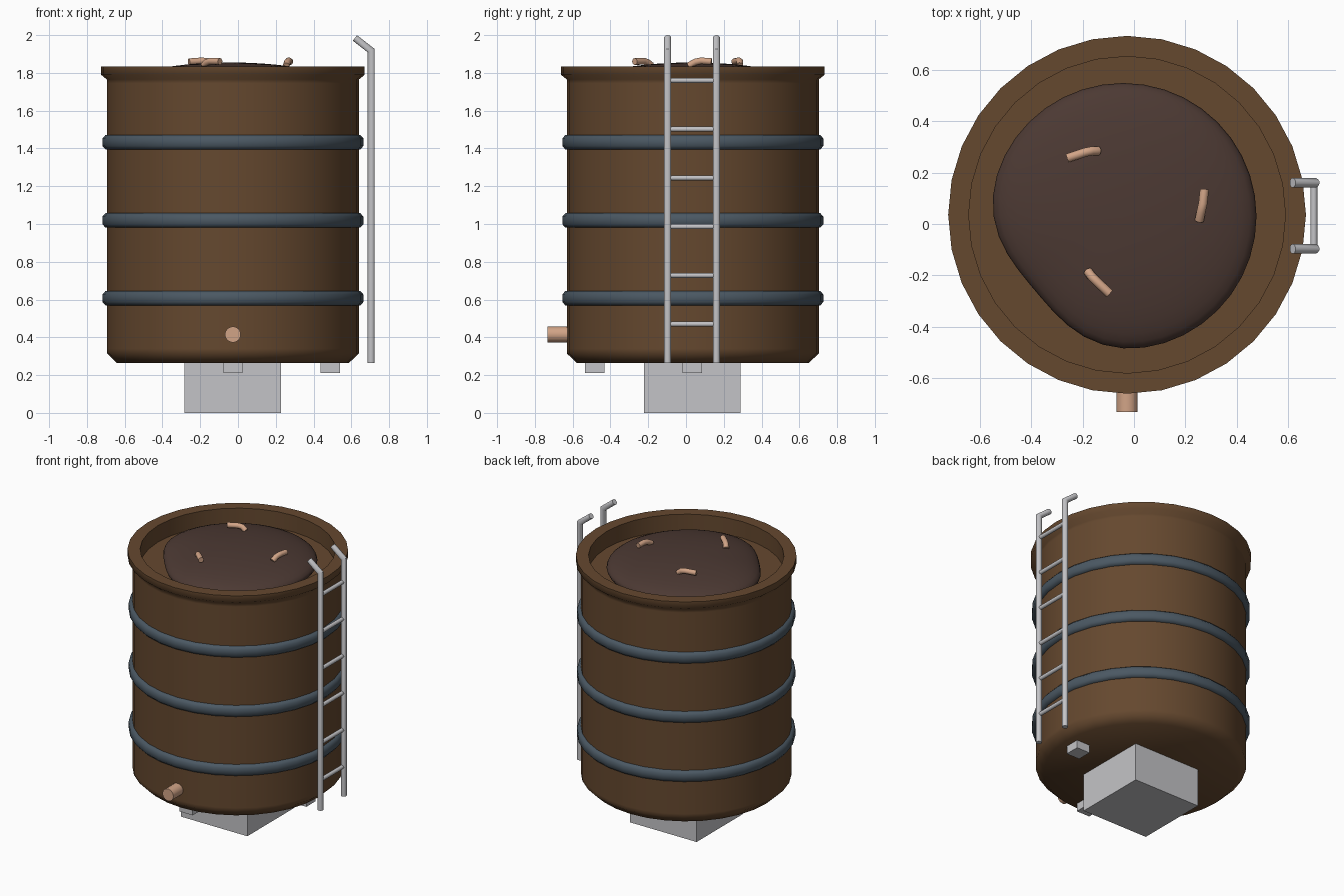
import bpy, bmesh, math
from mathutils import Vector

cube = bpy.data.objects.get("Cube")
if cube:
    bpy.data.objects.remove(cube, do_unlink=True)

CX, CY = -0.027, 0.036    # vertical axis of the vat
FLOOR = 0.265             # underside of the vat


def material(name, rgb):
    m = bpy.data.materials.new(name)
    m.use_nodes = True
    m.diffuse_color = (*rgb, 1)
    m.node_tree.nodes["Principled BSDF"].inputs["Base Color"].default_value = (*rgb, 1)
    return m


WOOD = material("brown wood", (0.13, 0.065, 0.028))
SLUDGE = material("dark brown heap", (0.072, 0.041, 0.033))
STEEL = material("blue grey steel", (0.07, 0.098, 0.125))
METAL = material("light grey metal", (0.55, 0.55, 0.57))
PEACH = material("peach", (0.64, 0.37, 0.24))


def finish(name, bm, mat, angle=40):
    """Turn a bmesh into an object, smooth below the given angle."""
    bmesh.ops.recalc_face_normals(bm, faces=bm.faces)
    mesh = bpy.data.meshes.new(name)
    bm.to_mesh(mesh)
    bm.free()
    mesh.materials.append(mat)
    mesh.shade_smooth()
    mesh.set_sharp_from_angle(angle=math.radians(angle))
    obj = bpy.data.objects.new(name, mesh)
    bpy.context.collection.objects.link(obj)
    return obj


def lathe(name, profile, mat, closed=False, angle=40, steps=32):
    """Revolve an (r, z) profile around the vat axis."""
    bm = bmesh.new()
    verts = [bm.verts.new((CX + r, CY, z)) for r, z in profile]
    pairs = list(zip(verts, verts[1:]))
    if closed:
        pairs.append((verts[-1], verts[0]))
    edges = [bm.edges.new(p) for p in pairs]
    bmesh.ops.spin(bm, geom=verts + edges, cent=(CX, CY, 0), axis=(0, 0, 1),
                   angle=math.tau, steps=steps, use_duplicate=False)
    bmesh.ops.remove_doubles(bm, verts=bm.verts, dist=0.0005)
    return finish(name, bm, mat, angle)


def tube(name, points, radius, mat, sides=12):
    """Sweep a round section along a path, with mitred bends and flat caps."""
    pts = [Vector(p) for p in points]
    dirs = [(b - a).normalized() for a, b in zip(pts, pts[1:])]
    bm = bmesh.new()
    first = dirs[0]
    side = first.orthogonal().normalized()
    other = first.cross(side)
    ring = [pts[0] + radius * (side * math.cos(math.tau * i / sides)
            + other * math.sin(math.tau * i / sides)) for i in range(sides)]
    rings = [[bm.verts.new(p) for p in ring]]
    for i, d in enumerate(dirs):
        nxt = dirs[min(i + 1, len(dirs) - 1)]
        normal = (d + nxt).normalized()
        # slide the ring along the segment onto the mitre plane
        ring = [p + d * ((pts[i + 1] - p).dot(normal) / d.dot(normal)) for p in ring]
        rings.append([bm.verts.new(p) for p in ring])
    for a, b in zip(rings, rings[1:]):
        for i in range(sides):
            j = (i + 1) % sides
            bm.faces.new((a[i], a[j], b[j], b[i]))
    bm.faces.new(rings[0])
    bm.faces.new(rings[-1])
    return finish(name, bm, mat)


def box(name, x, y, width, z0, z1, mat):
    bm = bmesh.new()
    bmesh.ops.create_cube(bm, size=1)
    for v in bm.verts:
        v.co = (x + v.co.x * width, y + v.co.y * width, z0 if v.co.z < 0 else z1)
    return finish(name, bm, mat)


# Vat with chamfered foot, flared rim and recessed inner floor
lathe("vat", [(0, FLOOR), (0.615, FLOOR), (0.667, 0.315), (0.667, 0.34),
              (0.667, 1.745), (0.667, 1.765), (0.698, 1.79), (0.698, 1.835),
              (0.618, 1.835), (0.618, 1.72), (0, 1.72)], WOOD, angle=55)

# Three steel hoops
for n, z in enumerate((0.607, 1.019, 1.433)):
    lathe(f"hoop_{n + 1}", [(0.655, z - 0.038), (0.675, z - 0.038), (0.691, z - 0.02),
                            (0.691, z + 0.02), (0.675, z + 0.038), (0.655, z + 0.038)],
          STEEL, closed=True, angle=60)

# Lumpy mound of contents, flattened towards one diagonal
bm = bmesh.new()
bmesh.ops.create_uvsphere(bm, u_segments=40, v_segments=20, radius=1)
for v in bm.verts:
    a = math.atan2(v.co.y, v.co.x)
    r = 0.52 - 0.07 * max(0, math.cos(a - math.radians(220))) ** 6
    v.co = (v.co.x * r - 0.042, v.co.y * r + 0.03, 1.757 + v.co.z * 0.098)
finish("mound", bm, SLUDGE, 180)

# Small bent scraps lying on the mound
scraps = [
    [(-0.26, 0.257, 1.859), (-0.19, 0.28, 1.864), (-0.165, 0.285, 1.86), (-0.14, 0.285, 1.84)],
    [(0.255, 0.015, 1.838), (0.262, 0.05, 1.858), (0.269, 0.08, 1.864), (0.275, 0.135, 1.86)],
    [(-0.18, -0.185, 1.84), (-0.165, -0.205, 1.856), (-0.145, -0.225, 1.862), (-0.095, -0.272, 1.86)],
]
for n, path in enumerate(scraps):
    tube(f"scrap_{n + 1}", path, 0.018, PEACH)

# Outlet pipe at the front
tube("outlet_pipe", [(CX, -0.58, 0.415), (CX, -0.734, 0.415)], 0.042, PEACH, 20)

# Ladder with hooked rails on the left side
RAILS = (-0.097, 0.161)
for side, y in zip(("front", "back"), RAILS):
    tube(f"ladder_rail_{side}", [(0.705, y, FLOOR), (0.705, y, 1.918), (0.619, y, 1.985)],
         0.019, METAL)
for n in range(6):
    z = 0.47 + n * 0.258
    tube(f"ladder_rung_{n + 1}", [(0.702, RAILS[0], z), (0.702, RAILS[1], z)], 0.0135, METAL)

# Square plinth and two small underside blocks
box("plinth", -0.028, 0.033, 0.513, 0, FLOOR + 0.005, METAL)
box("front_block", CX, -0.483, 0.102, 0.21, FLOOR + 0.005, METAL)
box("left_block", 0.489, 0.033, 0.102, 0.21, FLOOR + 0.005, METAL)
